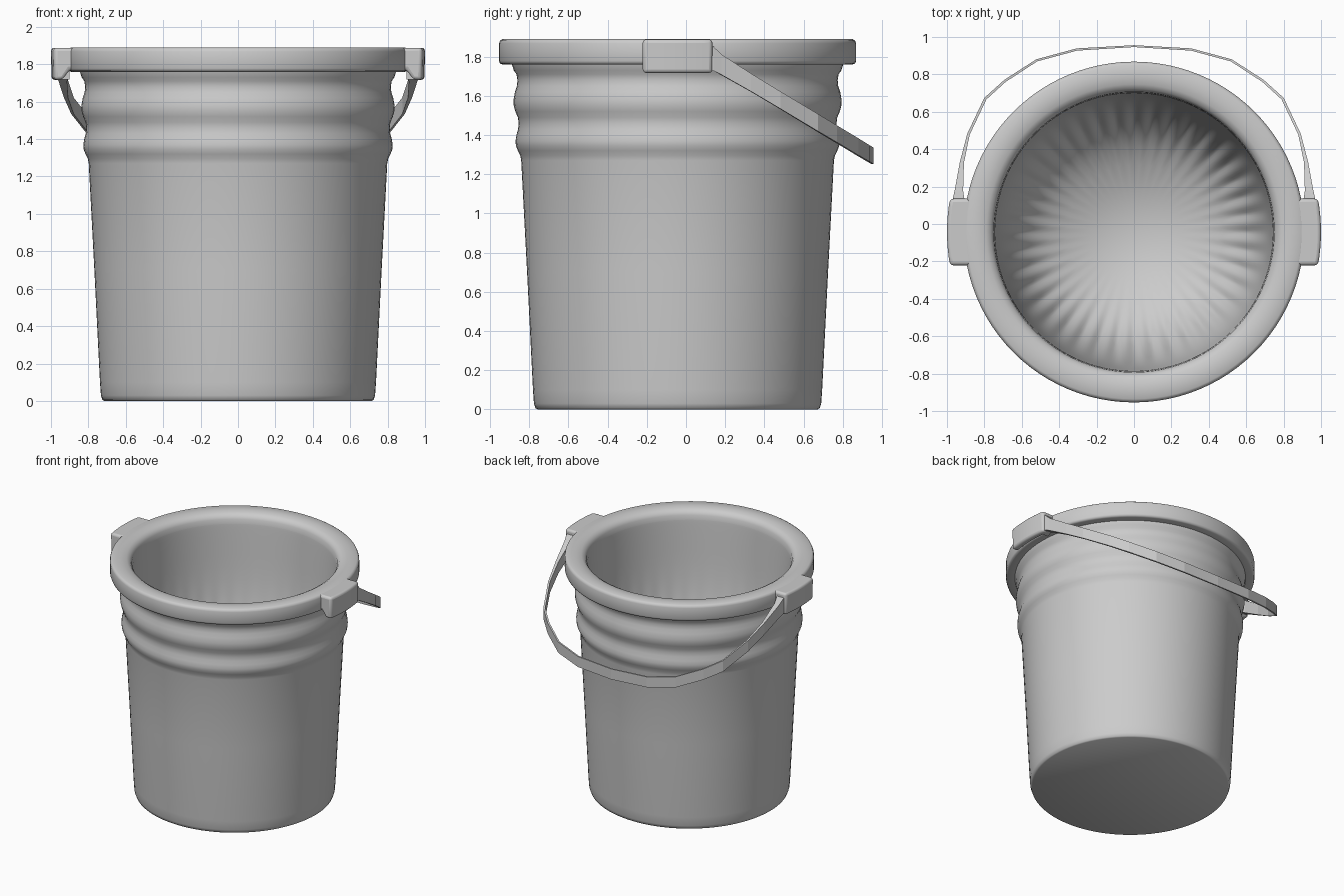
import bpy, bmesh, math

if "Cube" in bpy.data.objects:
    bpy.data.objects.remove(bpy.data.objects["Cube"])

CY = -0.043  # bucket axis sits slightly in front of the origin


def finish(name, bm, smooth_angle=None, recalc=False):
    if recalc:
        bmesh.ops.recalc_face_normals(bm, faces=bm.faces[:])
    me = bpy.data.meshes.new(name)
    bm.to_mesh(me)
    bm.free()
    ob = bpy.data.objects.new(name, me)
    bpy.context.collection.objects.link(ob)
    if smooth_angle:
        for p in me.polygons:
            p.use_smooth = True
        me.set_sharp_from_angle(angle=math.radians(smooth_angle))
    return ob


def lathe(name, profile, n, cap_start=False, cap_end=False):
    bm = bmesh.new()
    rings = [[bm.verts.new((r * math.cos(2 * math.pi * i / n),
                            CY + r * math.sin(2 * math.pi * i / n), z))
              for i in range(n)] for r, z in profile]
    for a, b in zip(rings, rings[1:]):
        for i in range(n):
            k = (i + 1) % n
            bm.faces.new((a[i], a[k], b[k], b[i]))
    if cap_start:
        bm.faces.new(rings[0][::-1])
    if cap_end:
        bm.faces.new(rings[-1])
    return finish(name, bm, 60)


def loft(name, sections, smooth_angle=None):
    bm = bmesh.new()
    rows = [[bm.verts.new(p) for p in s] for s in sections]
    m = len(rows[0])
    for a, b in zip(rows, rows[1:]):
        for i in range(m):
            k = (i + 1) % m
            bm.faces.new((a[i], a[k], b[k], b[i]))
    bm.faces.new(rows[0][::-1])
    bm.faces.new(rows[-1])
    return finish(name, bm, smooth_angle, recalc=True)


# Outer wall with two ribs, flared rim and rounded inner lip
lathe("bucket_shell", [
    (0.715, 0.0), (0.725, 0.006), (0.733, 0.03), (0.738, 0.1),
    (0.768, 0.7), (0.798, 1.27), (0.803, 1.295), (0.815, 1.32),
    (0.825, 1.345), (0.827, 1.37), (0.822, 1.40), (0.814, 1.43),
    (0.811, 1.46), (0.815, 1.49), (0.828, 1.52), (0.836, 1.55),
    (0.837, 1.58), (0.830, 1.62), (0.820, 1.65), (0.817, 1.68),
    (0.822, 1.71), (0.836, 1.73), (0.845, 1.76), (0.893, 1.76),
    (0.906, 1.765), (0.911, 1.778), (0.911, 1.868), (0.906, 1.882),
    (0.893, 1.89), (0.83, 1.89), (0.79, 1.884), (0.765, 1.87),
    (0.75, 1.845), (0.746, 1.80)], 96, cap_start=True)

# Inside: one big subdivided floor polygon gives the rounded, fluted bottom
bowl = lathe("inner_bowl", [(0.748, 1.81), (0.744, 1.77), (0.69, 0.5)],
             40, cap_end=True)
for p in bowl.data.polygons:
    p.use_smooth = True
for e in bowl.data.edges:
    e.use_edge_sharp = False
sub = bowl.modifiers.new("subdivide", 'SUBSURF')
sub.levels = sub.render_levels = 3


def mirror_x(ob):
    ob.modifiers.new("mirror", 'MIRROR').use_axis[0] = True


# Handle lugs on both sides of the rim
sections = []
for j in range(9):
    y = -0.178 + 0.356 * j / 8
    d = 1.0 - math.sqrt(1.0 - y * y)
    sections.append([(x - d, CY + y, z) for x, z in (
        (0.81, 1.888), (1.0, 1.888), (0.997, 1.716),
        (0.95, 1.718), (0.915, 1.77), (0.81, 1.77))])
lug = loft("handle_lug", sections, 40)
bev = lug.modifiers.new("bevel", 'BEVEL')
bev.width, bev.segments = 0.018, 3
bev.limit_method = 'ANGLE'
bev.angle_limit = math.radians(40)
mirror_x(lug)

# Thin strap handle hanging at the back: x, y, thickness, half height
path = [(0.935, 0.09, 0.07, 0.072), (0.938, 0.14, 0.06, 0.062),
        (0.936, 0.18, 0.045, 0.052), (0.92, 0.33, 0.022, 0.046),
        (0.885, 0.48, 0.014, 0.044), (0.795, 0.67, 0.014, 0.044),
        (0.69, 0.765, 0.013, 0.043), (0.52, 0.875, 0.012, 0.043),
        (0.305, 0.933, 0.012, 0.042), (0.0, 0.951, 0.01, 0.042)]
full = path + [(-x, y, t, h) for x, y, t, h in path[-2::-1]]
sections = []
for i, (x, y, t, h) in enumerate(full):
    a, b = full[max(i - 1, 0)], full[min(i + 1, len(full) - 1)]
    tx, ty = b[0] - a[0], b[1] - a[1]
    length = math.hypot(tx, ty)
    nx, ny = ty / length * t / 2, -tx / length * t / 2
    z = 1.765 - 0.603 * (y - 0.17) if y > 0.15 else 1.79
    sections.append([(x + nx, y + ny, z - h), (x + nx, y + ny, z + h),
                     (x - nx, y - ny, z + h), (x - nx, y - ny, z - h)])
loft("strap_handle", sections)
